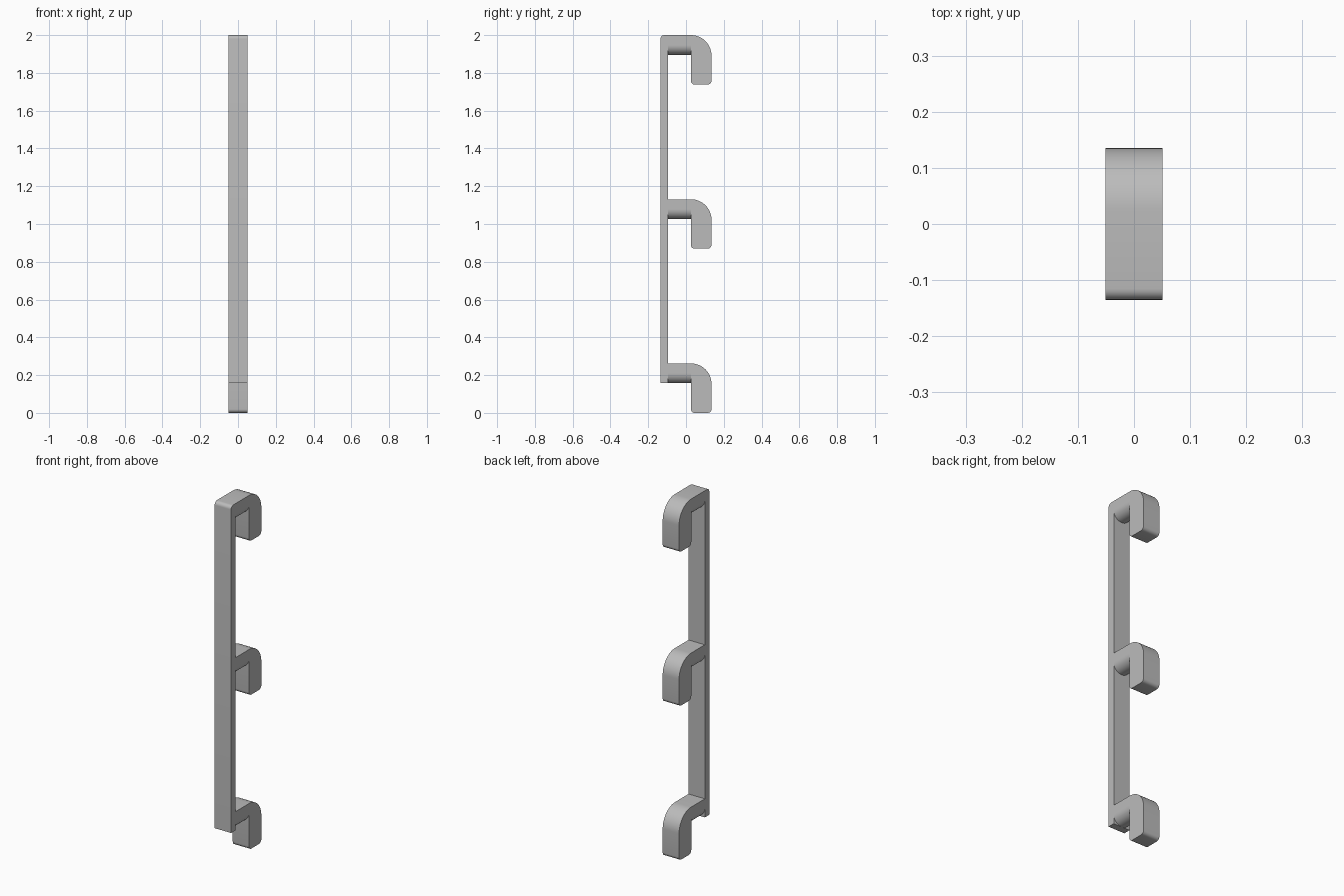
import bpy, bmesh
from math import cos, sin, pi, radians

cube = bpy.data.objects.get("Cube")
if cube:
    bpy.data.objects.remove(cube, do_unlink=True)

HALF = 0.051                       # half width across x
FRONT, BACK = -0.135, 0.135
STRIP, LEG = -0.095, 0.026         # back of strip, inner face of hook tip
BASE = 0.157                       # lower end of strip
DROP, ARM = 0.262, 0.105           # hook height, arm thickness
TOPS = [DROP, 1.131, 2.0]          # top of each hook
MID = ARM - HALF                   # depth where the arm underside rounds off
SMALL, BEND = 0.02, BACK - LEG

grey = bpy.data.materials.new("mid grey")
grey.use_nodes = True
colour = (0.5, 0.5, 0.5, 1)
grey.diffuse_color = colour
grey.node_tree.nodes["Principled BSDF"].inputs["Base Color"].default_value = colour


def arc(a, b, r, start, end, n):
    """Points on an arc in degrees around (a, b)."""
    angles = [radians(start + (end - start) * i / n) for i in range(n + 1)]
    return [(a + r * cos(t), b + r * sin(t)) for t in angles]


def prism(name, points, offset):
    """Close a 3D outline and push it along an offset."""
    bm = bmesh.new()
    face = bm.faces.new([bm.verts.new(p) for p in points])
    new = bmesh.ops.extrude_face_region(bm, geom=[face])["geom"]
    bmesh.ops.translate(bm, vec=offset,
                        verts=[v for v in new if isinstance(v, bmesh.types.BMVert)])
    bmesh.ops.recalc_face_normals(bm, faces=bm.faces)
    mesh = bpy.data.meshes.new(name)
    bm.to_mesh(mesh)
    bm.free()
    obj = bpy.data.objects.new(name, mesh)
    bpy.context.collection.objects.link(obj)
    mesh.materials.append(grey)
    bpy.ops.object.select_all(action='DESELECT')
    obj.select_set(True)
    bpy.context.view_layer.objects.active = obj
    bpy.ops.object.shade_smooth_by_angle(angle=radians(30))
    return obj


# Side profile of the strip and its hooks, followed from the bottom up
profile = [(FRONT, BASE), (STRIP, BASE)]
for top in TOPS:
    low = top - DROP
    profile += [(STRIP, top - MID), (LEG, top - MID)]
    profile += arc(LEG + SMALL, low + SMALL, SMALL, 180, 270, 6)
    profile += arc(BACK - SMALL, low + SMALL, SMALL, 270, 360, 6)
    profile += arc(LEG, top - BEND, BEND, 0, 90, 20)
    if top != TOPS[-1]:
        profile.append((STRIP, top))
profile += arc(FRONT + SMALL, TOPS[-1] - SMALL, SMALL, 90, 180, 6)
prism("strip_with_hooks", [(-HALF, y, z) for y, z in profile], (2 * HALF, 0, 0))

# Half-round underside of each hook arm
for name, top in zip(("lower", "middle", "upper"), TOPS):
    half_round = arc(0, top - MID, HALF, 180, 360, 24)
    prism(name + "_arm_underside", [(x, STRIP, z) for x, z in half_round],
          (0, LEG - STRIP, 0))
